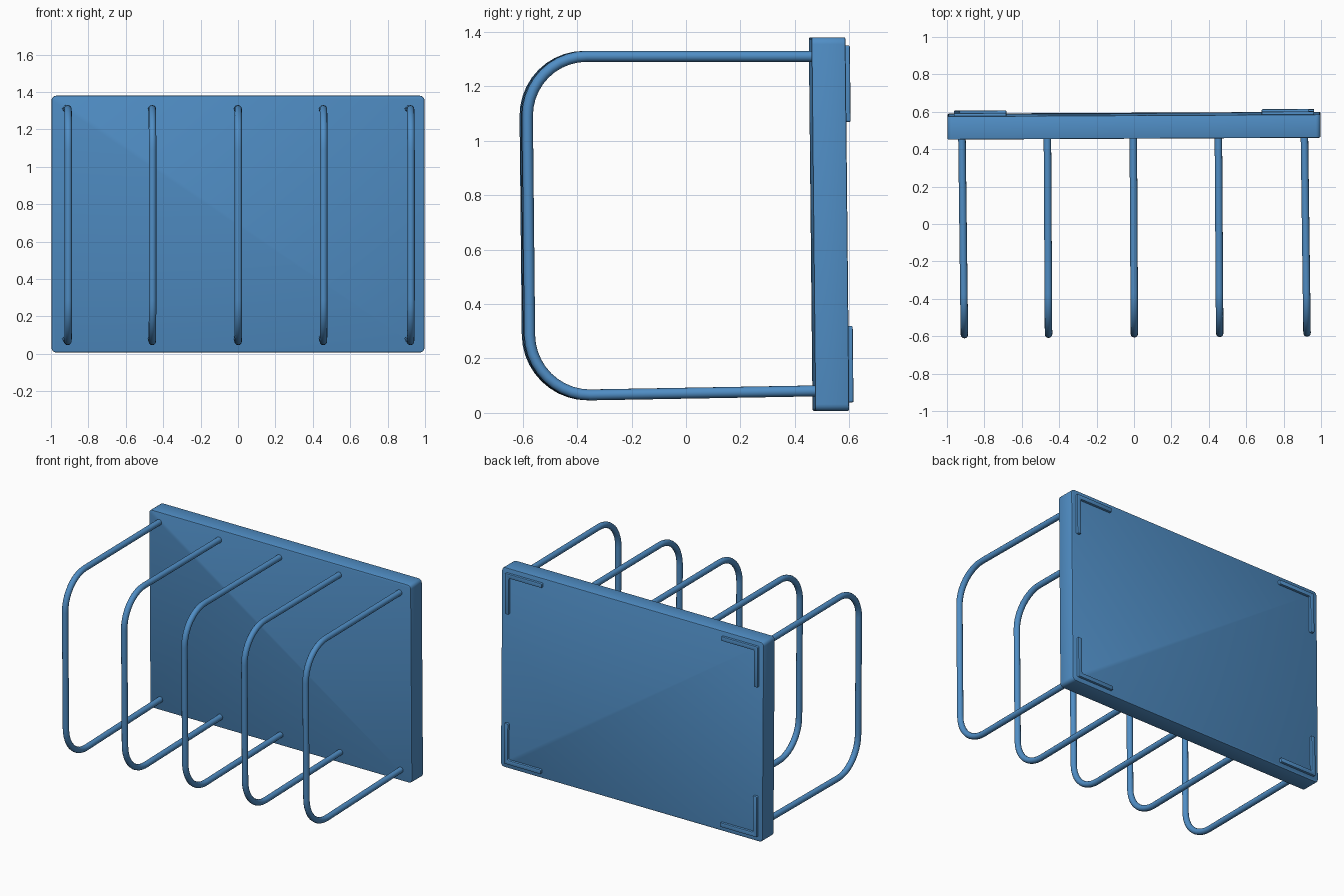
import bpy, bmesh, math
from mathutils import Vector

if "Cube" in bpy.data.objects:
    bpy.data.objects.remove(bpy.data.objects["Cube"])

blue = bpy.data.materials.new("blue")
blue.diffuse_color = (0.08, 0.27, 0.56, 1)
blue.use_nodes = True
blue.node_tree.nodes["Principled BSDF"].inputs["Base Color"].default_value = blue.diffuse_color


def lean(x, z):
    """Slight lean of the whole rack: y offset at a given x and z."""
    return 0.005 * x - 0.007 * (z - 0.69) / 0.69


def finish(bm, name):
    me = bpy.data.meshes.new(name)
    bmesh.ops.recalc_face_normals(bm, faces=bm.faces[:])
    for v in bm.verts:
        v.co.y += lean(v.co.x, v.co.z)
    bm.to_mesh(me)
    bm.free()
    ob = bpy.data.objects.new(name, me)
    bpy.context.collection.objects.link(ob)
    me.materials.append(blue)
    bpy.context.view_layer.objects.active = ob
    ob.select_set(True)
    bpy.ops.object.shade_smooth_by_angle(angle=math.radians(35))
    ob.select_set(False)
    return ob


def plate(name, outline, y0, y1, corner, edge):
    """Extrude an xz outline along y, round its corners, then soften its rims."""
    bm = bmesh.new()
    face = bm.faces.new([bm.verts.new((x, y0, z)) for x, z in outline])
    ext = bmesh.ops.extrude_face_region(bm, geom=[face])
    moved = [g for g in ext["geom"] if isinstance(g, bmesh.types.BMVert)]
    bmesh.ops.translate(bm, verts=moved, vec=(0, y1 - y0, 0))
    bmesh.ops.recalc_face_normals(bm, faces=bm.faces[:])
    sides = [e for e in bm.edges if abs(e.verts[0].co.y - e.verts[1].co.y) > 1e-4]
    bmesh.ops.bevel(bm, geom=sides, offset=corner, segments=4, profile=0.5, affect='EDGES')
    rims = [e for e in bm.edges if abs(e.verts[0].co.y - e.verts[1].co.y) < 1e-4]
    bmesh.ops.bevel(bm, geom=rims, offset=edge, segments=2, profile=0.5, affect='EDGES')
    return finish(bm, name)


# back panel
plate("back_panel", [(-0.997, 0.007), (0.997, 0.007), (0.997, 1.38), (-0.997, 1.38)],
      0.463, 0.588, 0.025, 0.006)

# L-shaped corner pads on the back of the panel
for sx, side in ((-1, "left"), (1, "right")):
    for sz, level in ((-1, "lower"), (1, "upper")):
        a, w, n = 0.28, 0.03, 0.655
        ell = [(0, 0), (-a, 0), (-a, -w), (-w, -w), (-w, -a), (0, -a)]
        plate(f"corner_pad_{level}_{side}",
              [(sx * (0.963 + u), 0.694 + sz * (n + v)) for u, v in ell],
              0.575, 0.604, 0.007, 0.004)


def hoop(name, x_back, x_front):
    """Round rod swept along a U-shaped path with rounded corners."""
    yb, yf, zt, zb, zb_back, r, rad, seg, n = 0.48, -0.583, 1.31, 0.066, 0.081, 0.22, 0.02, 10, 12
    path = [(yb, zt)]
    for i in range(seg + 1):
        t = math.pi / 2 * (1 + i / seg)
        path.append((yf + r + r * math.cos(t), zt - r + r * math.sin(t)))
    for i in range(seg + 1):
        t = math.pi * (1 + 0.5 * i / seg)
        path.append((yf + r + r * math.cos(t), zb + r + r * math.sin(t)))
    path.append((yb, zb_back))
    pts = [Vector((x_back + (x_front - x_back) * (yb - y) / (yb - yf), y, z)) for y, z in path]
    bm = bmesh.new()
    rings = []
    for i, p in enumerate(pts):
        tan = pts[min(i + 1, len(pts) - 1)] - pts[max(i - 1, 0)]
        nor = Vector((0, -tan.z, tan.y)).normalized()
        rings.append([bm.verts.new(p + rad * (math.cos(a) * nor + math.sin(a) * Vector((1, 0, 0))))
                      for a in (2 * math.pi * k / n for k in range(n))])
    for r0, r1 in zip(rings, rings[1:]):
        for k in range(n):
            bm.faces.new((r0[k], r0[(k + 1) % n], r1[(k + 1) % n], r1[k]))
    bm.faces.new(rings[0])
    bm.faces.new(rings[-1])
    finish(bm, name)


# five hoop dividers
hoops = [(-0.92, -0.907), (-0.463, -0.457), (-0.004, 0.002), (0.451, 0.458), (0.911, 0.925)]
for i, (xb, xf) in enumerate(hoops):
    hoop(f"hoop_divider_{i + 1}", xb, xf)
